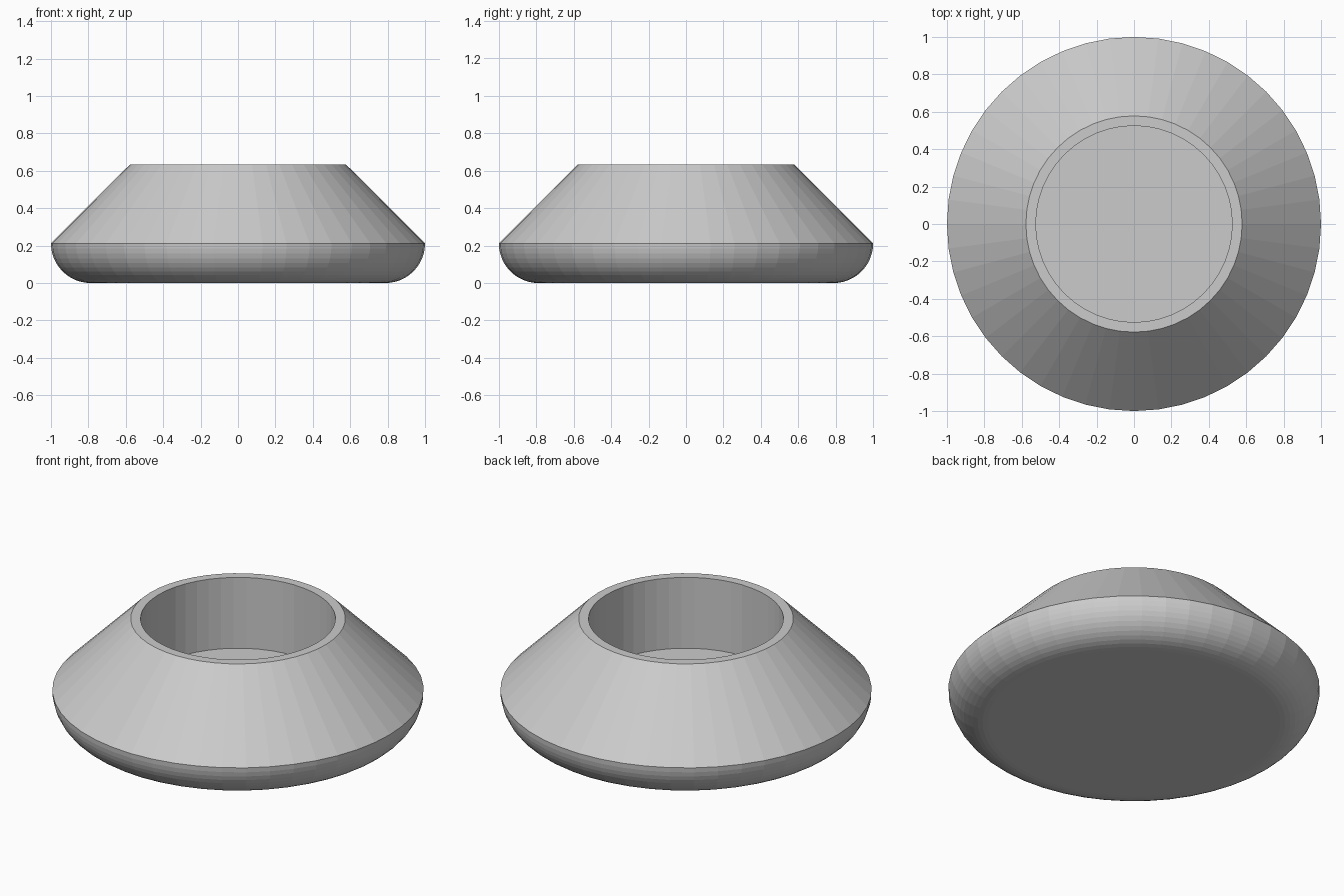
import bpy, bmesh, math
from mathutils import Vector

if "Cube" in bpy.data.objects:
    bpy.data.objects.remove(bpy.data.objects["Cube"])

SIDES = 48
FILLET = 0.212          # rounded base radius, also the height of the widest edge
TOP_Z = 0.633
RIM_OUT, RIM_IN = 0.578, 0.525
ARC_STEPS = 12

# Half profile (radius, height): rounded base, cone, rim, straight bore, floor
profile = [(0, 0)]
for i in range(ARC_STEPS + 1):
    a = math.pi / 2 * i / ARC_STEPS
    profile.append((1 - FILLET + FILLET * math.sin(a), FILLET - FILLET * math.cos(a)))
profile += [(RIM_OUT, TOP_Z), (RIM_IN, TOP_Z), (RIM_IN, FILLET), (0, FILLET)]

# Revolve the profile into a closed body
bm = bmesh.new()
verts = [bm.verts.new((r, 0, z)) for r, z in profile]
edges = [bm.edges.new(pair) for pair in zip(verts, verts[1:])]
bmesh.ops.spin(bm, geom=verts + edges, cent=Vector(), axis=(0, 0, 1),
               angle=2 * math.pi, steps=SIDES)
bmesh.ops.remove_doubles(bm, verts=bm.verts, dist=1e-4)
bmesh.ops.recalc_face_normals(bm, faces=bm.faces)

mesh = bpy.data.meshes.new("conical_cup")
bm.to_mesh(mesh)
bm.free()
cup = bpy.data.objects.new("conical_cup", mesh)
bpy.context.collection.objects.link(cup)
